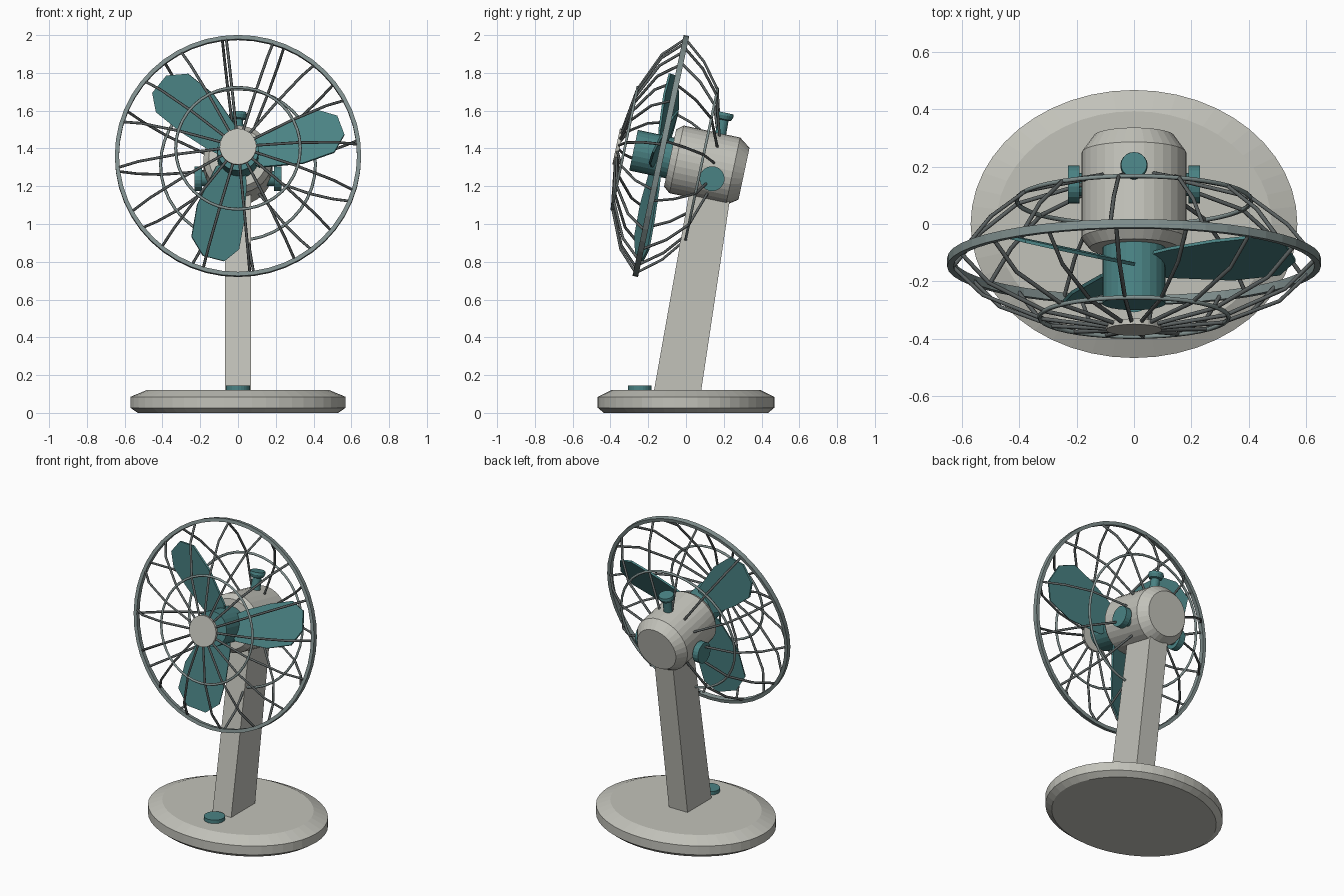
import bpy, bmesh
from math import sin, cos, pi, radians
from mathutils import Matrix, Vector

cube = bpy.data.objects.get("Cube")
if cube:
    bpy.data.objects.remove(cube)


def material(name, rgb):
    m = bpy.data.materials.new(name)
    m.use_nodes = True
    m.diffuse_color = (*rgb, 1)
    m.node_tree.nodes["Principled BSDF"].inputs["Base Color"].default_value = (*rgb, 1)
    return m


BODY = material("warm_grey", (0.54, 0.54, 0.49))
TEAL = material("teal", (0.068, 0.225, 0.23))
RING = material("slate_grey", (0.22, 0.28, 0.275))
WIRE = material("dark_wire", (0.105, 0.12, 0.12))

# Tilted head frame: local z runs forward along the axle, local y runs up
HEAD = Matrix.Translation((0, -0.133, 1.36)) @ Matrix.Rotation(radians(78), 4, "X")


def add_object(name, bm, mat, matrix=Matrix()):
    bmesh.ops.recalc_face_normals(bm, faces=bm.faces)
    bm.transform(matrix)
    mesh = bpy.data.meshes.new(name)
    bm.to_mesh(mesh)
    bm.free()
    mesh.materials.append(mat)
    ob = bpy.data.objects.new(name, mesh)
    bpy.context.collection.objects.link(ob)


def lathe(name, profile, mat, matrix=Matrix(), sides=32, closed=False):
    """Turn a (radius, height) profile about local z; open profiles get end caps."""
    bm = bmesh.new()
    loops = [[bm.verts.new((r * cos(2 * pi * i / sides), r * sin(2 * pi * i / sides), z))
              for i in range(sides)] for r, z in profile]
    pairs = list(zip(loops, loops[1:]))
    if closed:
        pairs.append((loops[-1], loops[0]))
    else:
        bm.faces.new(loops[0])
        bm.faces.new(loops[-1])
    for a, b in pairs:
        for i in range(sides):
            j = (i + 1) % sides
            bm.faces.new((a[i], a[j], b[j], b[i]))
    add_object(name, bm, mat, matrix)


def wire_set(name, paths, mat, radius, cyclic=False):
    """Round wires along straight-segment paths, joined into one mesh."""
    curve = bpy.data.curves.new(name, "CURVE")
    curve.dimensions = "3D"
    curve.bevel_depth = radius
    curve.bevel_resolution = 1
    curve.use_fill_caps = True
    for path in paths:
        spline = curve.splines.new("POLY")
        spline.points.add(len(path) - 1)
        for point, co in zip(spline.points, path):
            point.co = (*co, 1)
        spline.use_cyclic_u = cyclic
    temp = bpy.data.objects.new(name + "_path", curve)
    mesh = bpy.data.meshes.new_from_object(temp)
    bpy.data.objects.remove(temp)
    mesh.name = name
    mesh.transform(HEAD)
    mesh.materials.clear()
    mesh.materials.append(mat)
    bpy.context.collection.objects.link(bpy.data.objects.new(name, mesh))


def spokes(name, profile, count, phase):
    angles = [2 * pi * (i + phase) / count for i in range(count)]
    wire_set(name, [[(r * cos(a), r * sin(a), z) for r, z in profile] for a in angles],
             WIRE, 0.0075)


def hoop(name, r, z):
    circle = [(r * cos(2 * pi * i / 40), r * sin(2 * pi * i / 40), z) for i in range(40)]
    wire_set(name, [circle], RING, 0.008, cyclic=True)


# Oval base and its button
lathe("base", [(0.53, 0), (0.57, 0.027), (0.57, 0.085), (0.48, 0.122)], BODY,
      Matrix.Diagonal((1, 0.82, 1, 1)), sides=48)
lathe("base_button", [(0.063, 0.11), (0.063, 0.145)], TEAL,
      Matrix.Translation((0, -0.245, 0)), sides=24)

# Leaning, slightly tapered neck
bm = bmesh.new()
side = [(-0.17, 0.115), (0.08, 0.115), (0.243, 1.2), (0.03, 1.24)]
left, right = [[bm.verts.new((x, y, z)) for y, z in side] for x in (0.068, -0.068)]
bm.faces.new(left)
bm.faces.new(right)
for i in range(4):
    j = (i + 1) % 4
    bm.faces.new((left[i], left[j], right[j], right[i]))
add_object("neck", bm, BODY)

# Motor housing and hub
lathe("motor_housing", [(0.14, -0.45), (0.183, -0.39), (0.183, -0.085), (0.155, -0.05)],
      BODY, HEAD)
lathe("hub", [(0.11, -0.06), (0.11, 0.148)], TEAL, HEAD, sides=24)

# Tilt knobs on both sides of the motor
for label, sign in (("left", 1), ("right", -1)):
    place = HEAD @ Matrix.Translation((0, -0.061, -0.29)) @ Matrix.Rotation(sign * pi / 2, 4, "Y")
    lathe(label + "_knob", [(0.04, 0.15), (0.04, 0.19), (0.066, 0.19), (0.066, 0.23)],
          TEAL, place, sides=20)

# Control knob on top of the motor
lathe("top_knob", [(0.03, 0.16), (0.027, 0.255), (0.04, 0.26), (0.048, 0.28), (0.045, 0.295)],
      TEAL, HEAD @ Matrix.Translation((0, 0, -0.285)) @ Matrix.Rotation(-pi / 2, 4, "X"), sides=20)

# Three pitched blades
OUTLINE = [(0.06, 0.06), (0.15, 0.09), (0.32, 0.125), (0.48, 0.14), (0.565, 0.08),
           (0.573, -0.04), (0.495, -0.128), (0.32, -0.145), (0.09, -0.10), (0.06, -0.06)]
for n in range(3):
    bm = bmesh.new()
    face = bm.faces.new([bm.verts.new((u, v, -0.006)) for u, v in OUTLINE])
    top = bmesh.ops.extrude_face_region(bm, geom=[face])["geom"]
    bmesh.ops.translate(bm, vec=Vector((0, 0, 0.012)),
                        verts=[g for g in top if isinstance(g, bmesh.types.BMVert)])
    turn = Matrix.Rotation(radians(15 + 120 * n), 4, "Z") @ Matrix.Rotation(radians(-18), 4, "X")
    add_object(f"blade_{n + 1}", bm, TEAL, HEAD @ Matrix.Translation((0, 0, 0.005)) @ turn)

# Guard: rim, hoops, wires and front cap
lathe("guard_rim", [(0.63, -0.015), (0.652, -0.015), (0.652, 0.015), (0.63, 0.015)],
      RING, HEAD, sides=48, closed=True)
hoop("front_hoop", 0.33, 0.196)
hoop("rear_hoop", 0.41, -0.22)
spokes("front_wires", [(0.07, 0.232), (0.32, 0.196), (0.53, 0.106), (0.638, 0)], 16, 0.25)
spokes("rear_wires", [(0.15, -0.29), (0.41, -0.22), (0.54, -0.12), (0.638, 0)], 12, 0.25)
lathe("guard_cap", [(0.097, 0.222), (0.097, 0.242)], BODY, HEAD, sides=24)
